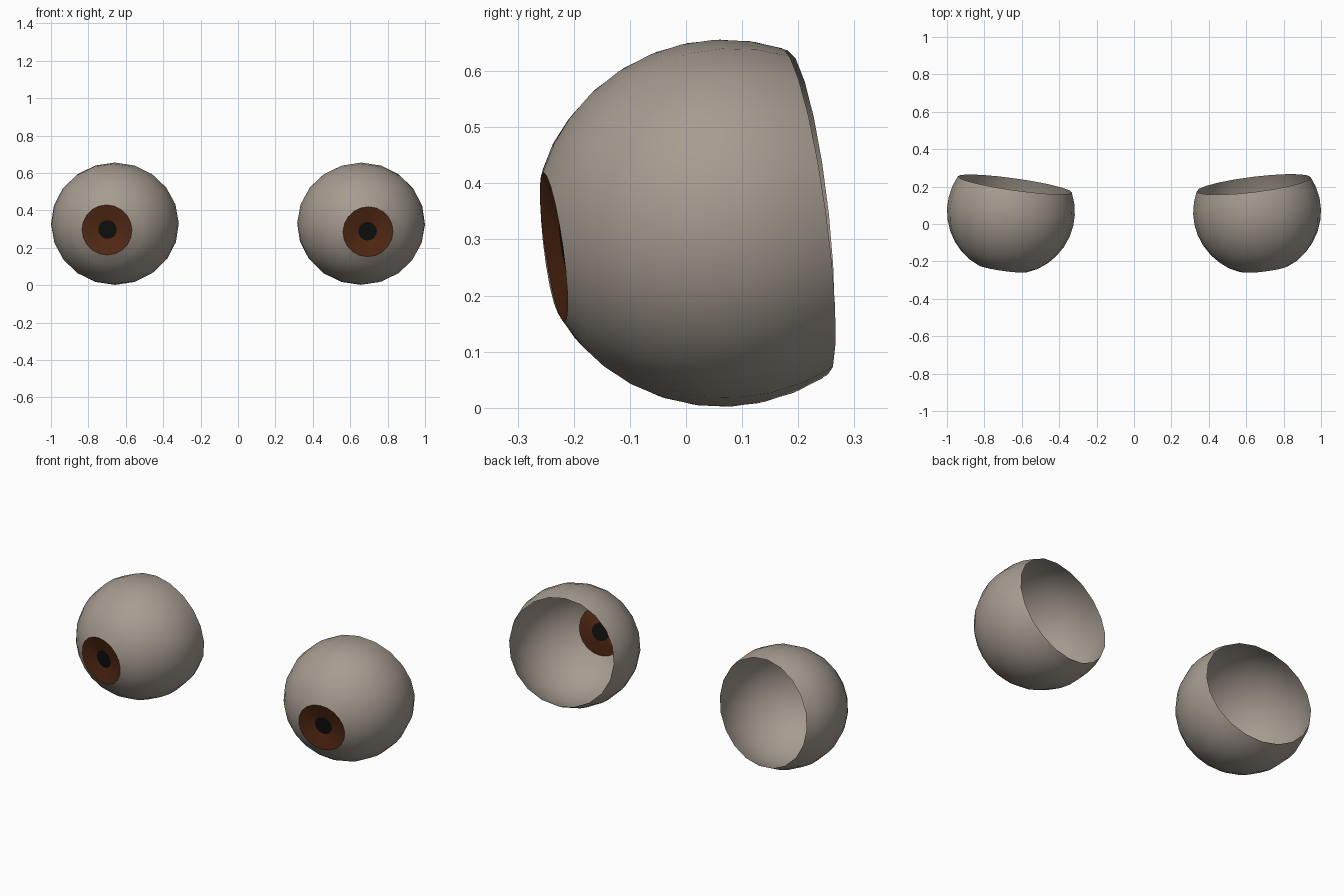
import bpy, bmesh, math
from mathutils import Euler, Vector

if "Cube" in bpy.data.objects:
    bpy.data.objects.remove(bpy.data.objects["Cube"])

SEG = 20
R_SIDE, R_UP, R_AXIS = 0.342, 0.327, 0.338   # slightly squashed ball
IRIS_R, IRIS_A = 0.135, 0.307                # iris rim radius / distance from centre
PUPIL_R, PUPIL_A = 0.05, 0.288               # recessed pupil


def material(name, rgb):
    m = bpy.data.materials.new(name)
    m.diffuse_color = (*rgb, 1)
    m.use_nodes = True
    m.node_tree.nodes["Principled BSDF"].inputs["Base Color"].default_value = m.diffuse_color
    return m


WHITE = material("eye_white", (0.38, 0.33, 0.28))
BROWN = material("iris_brown", (0.09, 0.023, 0.007))
BLACK = material("pupil_black", (0.005, 0.005, 0.005))


def lathe(name, rings, mat, loc, rot, cap=False):
    """Revolve rings (axis distance, x radius, z radius) around the -y axis."""
    bm = bmesh.new()
    loops = []
    for a, rx, rz in rings:
        loops.append([bm.verts.new((rx * math.cos(2 * math.pi * j / SEG), -a,
                                    rz * math.sin(2 * math.pi * j / SEG)))
                      for j in range(SEG)])
    for l0, l1 in zip(loops, loops[1:]):
        for j in range(SEG):
            k = (j + 1) % SEG
            bm.faces.new((l0[j], l1[j], l1[k], l0[k]))
    if cap:
        bm.faces.new(loops[0])
    for f in bm.faces:
        f.smooth = True
    me = bpy.data.meshes.new(name)
    bm.to_mesh(me)
    bm.free()
    me.materials.append(mat)
    ob = bpy.data.objects.new(name, me)
    ob.location, ob.rotation_euler = loc, rot
    bpy.context.collection.objects.link(ob)


def eye(side, sign, yaw, pitch):
    loc = Vector((0.658 * sign, 0.066, 0.329))
    rot = Euler((math.radians(pitch), 0, math.radians(yaw * sign)))
    # open-backed ball, cut flat at the iris
    rings = [(IRIS_A, IRIS_R, IRIS_R)]
    for deg in (34, 43, 53, 64, 75, 85, 95, 106, 116):
        t = math.radians(deg)
        rings.append((R_AXIS * math.cos(t), R_SIDE * math.sin(t), R_UP * math.sin(t)))
    lathe(side + "_eyeball", rings, WHITE, loc, rot)
    # shallow conical iris and flat pupil
    lathe(side + "_iris", [(PUPIL_A, PUPIL_R, PUPIL_R), (IRIS_A, IRIS_R, IRIS_R)],
          BROWN, loc, rot)
    lathe(side + "_pupil", [(PUPIL_A, PUPIL_R, PUPIL_R)], BLACK, loc, rot, cap=True)


eye("right", 1, 7, 8)
eye("left", -1, 8, 6.2)
